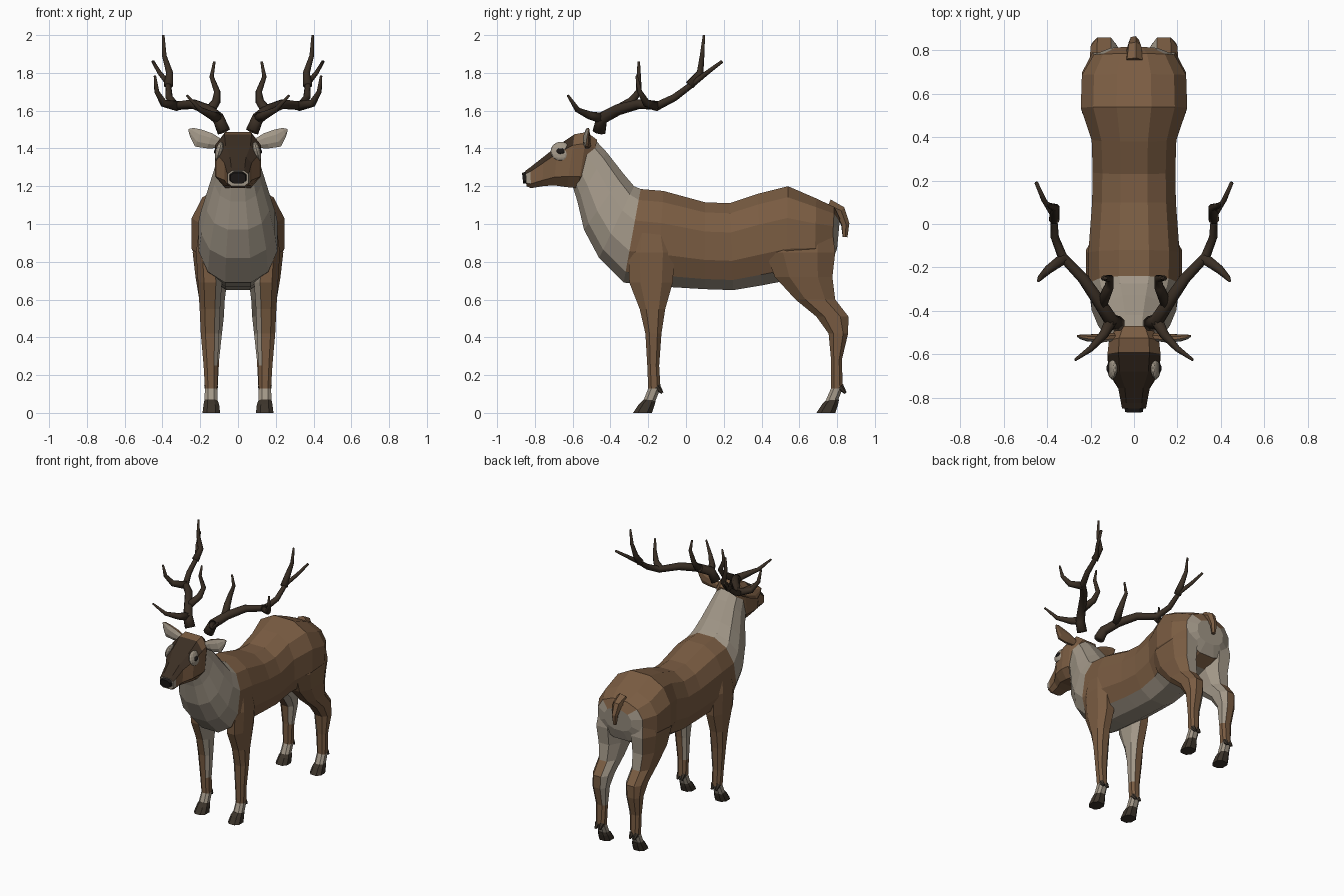
import bpy, bmesh, math
from mathutils import Vector as V


def material(name, rgb):
    m = bpy.data.materials.new(name)
    m.diffuse_color = (*rgb, 1)
    return m


BROWN = material("brown_fur", (0.195, 0.108, 0.055))
PALE = material("pale_fur", (0.36, 0.31, 0.245))
MASK = material("dark_face_fur", (0.045, 0.028, 0.017))
HORN = material("antler_horn", (0.042, 0.028, 0.018))
HOOF = material("hoof_dark", (0.045, 0.034, 0.024))
BLACK = material("black", (0.012, 0.010, 0.009))


def ring(c, u, v, n=8, p=1.0):
    """Closed section with half axes u and v; smaller p gives a boxier section."""
    k = math.cos(math.pi / n) ** p
    out = []
    for i in range(n):
        a = (i + 0.5) * 2 * math.pi / n
        ca, sa = math.cos(a), math.sin(a)
        out.append(c + u * math.copysign(abs(ca) ** p, ca) / k
                   + v * math.copysign(abs(sa) ** p, sa) / k)
    return out


def finish(ob, mirror, smooth=False):
    if mirror:
        ob.modifiers.new("mirror", 'MIRROR').use_mirror_merge = False
    for poly in ob.data.polygons:
        poly.use_smooth = smooth


def loft(name, chains, mats, rule=None, mirror=False, smooth=False):
    """Skin one or more chains of sections, cap the ends, colour by rule."""
    bm = bmesh.new()
    for rings in chains:
        rows = [[bm.verts.new(q) for q in r] for r in rings]
        n = len(rows[0])
        for a, b in zip(rows, rows[1:]):
            for i in range(n):
                j = (i + 1) % n
                bm.faces.new((a[i], a[j], b[j], b[i]))
        bm.faces.new(rows[0][::-1])
        bm.faces.new(rows[-1])
    bmesh.ops.recalc_face_normals(bm, faces=bm.faces)
    bm.normal_update()
    if rule:
        for f in bm.faces:
            f.material_index = rule(f.calc_center_median(), f.normal)
    me = bpy.data.meshes.new(name)
    bm.to_mesh(me)
    bm.free()
    for m in mats:
        me.materials.append(m)
    ob = bpy.data.objects.new(name, me)
    bpy.context.collection.objects.link(ob)
    finish(ob, mirror, smooth)
    return ob


def slices(rows, n, p):
    """Sections given as top y, top z, bottom y, bottom z, half width."""
    out = []
    for ty, tz, by, bz, w in rows:
        t, b = V((0, ty, tz)), V((0, by, bz))
        out.append(ring((t + b) / 2, (t - b) / 2, V((w, 0, 0)), n, p))
    return out


def levels(rows, p=0.8):
    """Level sections given as z, front y, back y, inner x, outer x."""
    return [ring(V(((a + b) / 2, (f + k) / 2, z)), V((0, (k - f) / 2, 0)),
                 V(((b - a) / 2, 0, 0)), 8, p) for z, f, k, a, b in rows]


def tube(points, radii, n=8):
    """Tapered tube along a path."""
    pts = [V(q) for q in points]
    u, out = None, []
    for i, q in enumerate(pts):
        d = (pts[min(i + 1, len(pts) - 1)] - pts[max(i - 1, 0)]).normalized()
        u = d.orthogonal() if u is None else u - d * u.dot(d)
        u.normalize()
        r = radii[0] + (radii[1] - radii[0]) * i / (len(pts) - 1)
        out.append(ring(q, u * r, d.cross(u) * r, n))
    return out


def blob(name, mat, loc, scale, tilt):
    bpy.ops.mesh.primitive_uv_sphere_add(segments=12, ring_count=8, radius=1,
                                         location=loc, rotation=(0, tilt, 0))
    ob = bpy.context.object
    ob.name, ob.scale = name, scale
    bpy.ops.object.transform_apply(location=True, rotation=True, scale=True)
    ob.data.materials.append(mat)
    finish(ob, True)


# Torso and neck
def torso_colour(c, n):
    if c.y < -0.24 + (c.z - 1.185) * 0.182:
        return 1
    if n.z < -0.75 and c.y < 0.7:
        return 1
    return 1 if c.y > 0.77 and c.z < 1.04 else 0


loft("body", [slices([
    (-0.49, 1.455, -0.60, 1.20, 0.105), (-0.42, 1.38, -0.575, 1.12, 0.125),
    (-0.33, 1.265, -0.54, 0.97, 0.165), (-0.275, 1.20, -0.46, 0.82, 0.195),
    (-0.24, 1.185, -0.33, 0.69, 0.208), (-0.12, 1.175, -0.15, 0.67, 0.21),
    (0.10, 1.115, 0.10, 0.655, 0.193), (0.23, 1.11, 0.25, 0.65, 0.19),
    (0.38, 1.16, 0.40, 0.675, 0.195), (0.54, 1.20, 0.53, 0.70, 0.245),
    (0.69, 1.135, 0.68, 0.74, 0.24), (0.785, 1.09, 0.77, 0.79, 0.185),
    (0.815, 1.03, 0.80, 0.87, 0.11)], 12, 0.85)], [BROWN, PALE], torso_colour)


# Head with dark face and pale muzzle edge
def head_colour(c, n):
    if c.y < -0.60 and n.z > 0.28:
        return 2
    return 1 if c.y < -0.835 else 0


loft("head", [slices([
    (-0.47, 1.445, -0.52, 1.23, 0.085), (-0.525, 1.487, -0.57, 1.19, 0.115),
    (-0.59, 1.475, -0.63, 1.195, 0.122), (-0.68, 1.415, -0.70, 1.205, 0.112),
    (-0.755, 1.355, -0.76, 1.20, 0.072), (-0.825, 1.30, -0.82, 1.19, 0.06),
    (-0.85, 1.282, -0.845, 1.20, 0.055)], 8, 0.6)],
    [BROWN, PALE, MASK], head_colour)
loft("nose", [slices([(-0.83, 1.285, -0.83, 1.215, 0.048),
                      (-0.868, 1.27, -0.862, 1.215, 0.04)], 8, 0.7)], [BLACK])
blob("eye_patch", PALE, (0.100, -0.662, 1.385), (0.02, 0.055, 0.052), -0.25)
blob("eye", BLACK, (0.113, -0.664, 1.385), (0.014, 0.024, 0.017), -0.25)

# Ears, pale in front
ear = [ring(V((x, y, z)), V((-0.35, 0, 0.94)) * h, V((0, t, 0)), 8)
       for x, y, z, h, t in [(0.095, -0.52, 1.425, 0.025, 0.018),
                             (0.15, -0.525, 1.44, 0.042, 0.02),
                             (0.21, -0.525, 1.455, 0.048, 0.016),
                             (0.245, -0.52, 1.485, 0.025, 0.01),
                             (0.262, -0.515, 1.50, 0.004, 0.004)]]
loft("ear", [ear], [BROWN, PALE], lambda c, n: int(n.y < -0.3), True)

# Tail
loft("tail", [tube([(0, 0.75, 1.09), (0, 0.815, 1.065), (0, 0.843, 1.0),
                    (0, 0.842, 0.93)], (0.038, 0.012), 6)], [BROWN])

# Antlers: main beam and tines
antlers = [
    ([(0.075, -0.46, 1.49), (0.105, -0.445, 1.56), (0.16, -0.36, 1.605),
      (0.235, -0.25, 1.635), (0.33, -0.15, 1.625), (0.365, -0.06, 1.67),
      (0.37, 0.04, 1.745), (0.415, 0.11, 1.80), (0.45, 0.19, 1.86)],
     (0.034, 0.008)),
    ([(0.105, -0.445, 1.56), (0.14, -0.51, 1.575), (0.20, -0.575, 1.605),
      (0.27, -0.625, 1.68)], (0.028, 0.006)),
    ([(0.15, -0.37, 1.60), (0.115, -0.29, 1.65), (0.11, -0.25, 1.70),
      (0.14, -0.25, 1.78), (0.125, -0.25, 1.86)], (0.026, 0.006)),
    ([(0.32, -0.155, 1.625), (0.395, -0.21, 1.64), (0.43, -0.245, 1.70),
      (0.44, -0.262, 1.785)], (0.026, 0.006)),
    ([(0.368, 0.02, 1.735), (0.362, 0.075, 1.80), (0.39, 0.085, 1.89),
      (0.395, 0.095, 2.0)], (0.024, 0.006))]
loft("antler", [tube(p, r) for p, r in antlers], [HORN], None, True, True)


# Legs: pale inside and at the pastern
def leg_colour(c, n):
    if c.z < 0.13 or (n.x < -0.6 and c.z > 0.3):
        return 1
    return 1 if c.y > 0.7 and c.z > 0.6 and n.y > 0.3 and n.x < 0.4 else 0


loft("front_leg", [levels([
    (1.02, -0.27, -0.10, 0.10, 0.20), (0.85, -0.305, -0.06, 0.09, 0.222),
    (0.69, -0.30, -0.07, 0.085, 0.212), (0.55, -0.245, -0.11, 0.095, 0.203),
    (0.42, -0.215, -0.13, 0.10, 0.197), (0.25, -0.205, -0.142, 0.108, 0.182),
    (0.13, -0.20, -0.135, 0.11, 0.175), (0.055, -0.23, -0.165, 0.108, 0.178)])],
    [BROWN, PALE], leg_colour, True)
loft("hind_leg", [levels([
    (1.00, 0.47, 0.77, 0.06, 0.215), (0.85, 0.42, 0.79, 0.05, 0.24),
    (0.72, 0.47, 0.775, 0.055, 0.225), (0.60, 0.58, 0.79, 0.07, 0.205),
    (0.51, 0.69, 0.86, 0.075, 0.20), (0.42, 0.755, 0.858, 0.085, 0.195),
    (0.28, 0.768, 0.825, 0.10, 0.18), (0.13, 0.768, 0.83, 0.108, 0.175),
    (0.055, 0.735, 0.80, 0.108, 0.178)])],
    [BROWN, PALE], leg_colour, True)

# Hooves and dewclaws
for name, y in (("front", 0.0), ("hind", 0.97)):
    loft(name + "_hoof", [levels([(0.07, y - 0.225, y - 0.16, 0.11, 0.177),
                                  (0.045, y - 0.25, y - 0.165, 0.10, 0.182),
                                  (0.0, y - 0.28, y - 0.18, 0.095, 0.188)])],
         [HOOF], None, True)
    loft(name + "_dewclaw", [tube([(x, y - 0.155, 0.14), (x, y - 0.125, 0.105)],
                                  (0.018, 0.006), 6) for x in (0.125, 0.16)],
         [HOOF], None, True)
